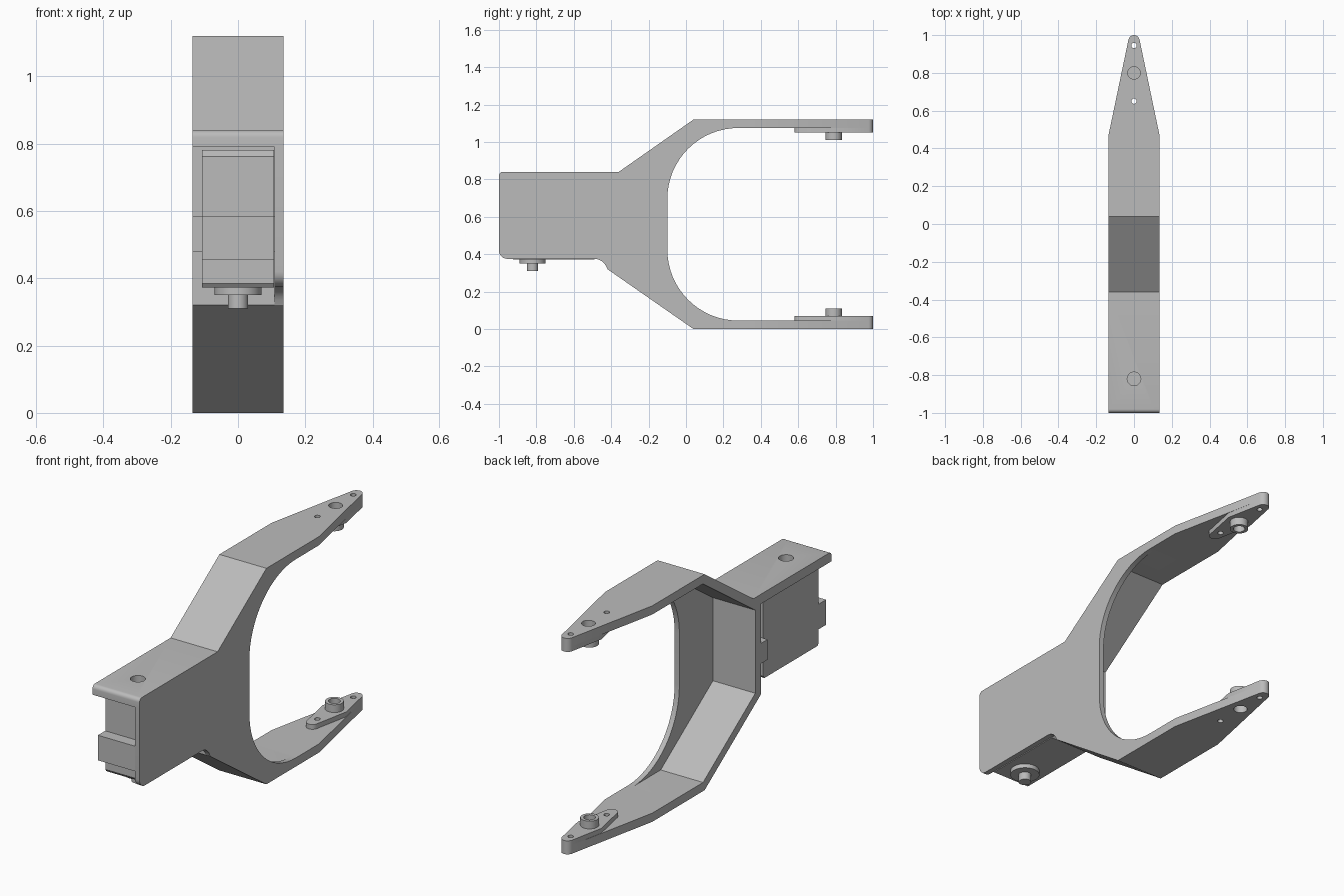
import bpy, bmesh
from math import sin, cos, pi, radians

if "Cube" in bpy.data.objects:
    bpy.data.objects.remove(bpy.data.objects["Cube"])

grey = bpy.data.materials.new("light grey")
grey.use_nodes = True
COLOUR = (0.5, 0.5, 0.5, 1)
grey.diffuse_color = COLOUR
grey.node_tree.nodes["Principled BSDF"].inputs["Base Color"].default_value = COLOUR

W, H = 0.135, 1.12          # half width and total height
WEB = 0.108                 # inner face of the side web
BAR = 0.045                 # arm thickness
HORN_Y, PIVOT_Y = -0.82, 0.79


def arc(cx, cy, r, a0, a1, n=8):
    return [(cx + r * cos(radians(a0 + (a1 - a0) * i / n)),
             cy + r * sin(radians(a0 + (a1 - a0) * i / n))) for i in range(n + 1)]


def circle(cx, cy, r, n=32):
    return arc(cx, cy, r, 0, 360, n)[:-1]


def prism(name, points, lo, hi, axis="z"):
    """Extrude an outline: (y, z) along x, or (x, y) along z."""
    bm = bmesh.new()
    place = (lambda p, t: (t, p[0], p[1])) if axis == "x" else (lambda p, t: (p[0], p[1], t))
    face = bm.faces.new([bm.verts.new(place(p, lo)) for p in points])
    top = bmesh.ops.extrude_face_region(bm, geom=[face])["geom"]
    for v in top:
        if isinstance(v, bmesh.types.BMVert):
            v.co["xyz".index(axis)] = hi
    bmesh.ops.recalc_face_normals(bm, faces=bm.faces)
    mesh = bpy.data.meshes.new(name)
    bm.to_mesh(mesh)
    bm.free()
    mesh.materials.append(grey)
    ob = bpy.data.objects.new(name, mesh)
    bpy.context.collection.objects.link(ob)
    return ob


def box(name, x0, x1, y0, y1, z0, z1):
    return prism(name, [(x0, y0), (x1, y0), (x1, y1), (x0, y1)], z0, z1)


def activate(ob):
    bpy.ops.object.select_all(action="DESELECT")
    ob.select_set(True)
    bpy.context.view_layer.objects.active = ob


def combine(target, others, operation):
    activate(target)
    for other in others:
        mod = target.modifiers.new("join", "BOOLEAN")
        mod.operation, mod.solver, mod.object = operation, "EXACT", other
        bpy.ops.object.modifier_apply(modifier=mod.name)
        bpy.data.objects.remove(other)


# Bent strip: top plate, sloped shoulders and cross wall
bracket = prism("bracket", [
    (-1, 0.79), *arc(-0.98, 0.82, 0.02, 180, 90, 5), (-0.36, 0.84), (0.04, H),
    (0.3, H), (0.3, H - BAR), (0.054, H - BAR), (-0.375, 0.775), (-0.375, 0.344),
    (0.053, BAR), (0.3, BAR), (0.3, 0), (0.04, 0), (-0.42, 0.32), (-0.42, 0.79)],
    -W, W, "x")

# Side web with the large rounded opening
web = prism("web", [
    *arc(-0.98, 0.82, 0.02, 180, 90, 5), (-0.36, 0.84), (0.04, H), (0.28, H),
    *arc(0.28, 0.695, 0.38, 90, 180, 16), *arc(0.28, 0.425, 0.38, 180, 270, 16),
    (0.28, 0), (0.04, 0), (-0.42, 0.32), *arc(-0.49, 0.305, 0.07, 25, 90, 6),
    *arc(-0.955, 0.42, 0.045, 270, 180, 6)], WEB, W, "x")
parts, cutters = [web], []


def level(name, points, z0, z1, upper):
    """Outline at a height measured inward from the outer arm face."""
    return prism(name, points, H - z1, H - z0) if upper else prism(name, points, z0, z1)


# Tapered arms with their diamond pads, bosses and holes
tip = arc(0, 0.97, 0.03, 12, 168, 10)
back_tip = [(-x, 2 * PIVOT_Y - y) for x, y in tip]
half = 0.0664
for upper in (True, False):
    parts += [
        level("arm", [(-W, 0.29), (W, 0.29), (W, 0.47), *tip, (-W, 0.47)], 0, BAR, upper),
        level("pad", [(half, PIVOT_Y), *tip, (-half, PIVOT_Y), *back_tip], 0.02, 0.07, upper),
        level("boss", circle(0, PIVOT_Y, 0.044), 0.06, 0.11, upper)]
    cutters += [
        level("outer_recess", circle(0, 0.8, 0.033), -0.02, 0.04, upper),
        level("boss_recess", circle(0, PIVOT_Y, 0.028), 0.07, 0.13, upper)]
    cutters += [level("screw_hole", circle(0, y, 0.014, 16), -0.02, 0.1, upper)
                for y in (0.65, 0.945)]
cutters.append(prism("horn_hole", circle(0, HORN_Y, 0.036), 0.76, 0.9))
# Full-width ledge on the cross wall that carries the motor ear
parts.append(box("ear_ledge", -W, WEB + 0.01, -0.475, -0.4, 0.48, 0.585))
combine(bracket, parts, "UNION")
combine(bracket, cutters, "DIFFERENCE")

# Motor body with chamfered top, plus ears at both ends
S = 0.107
motor = prism("motor_body", [(-0.935, 0.385), (-0.925, 0.372), (-0.49, 0.372),
    (-0.48, 0.385), (-0.48, 0.762), (-0.5, 0.782), (-0.915, 0.782), (-0.935, 0.762)],
    -S, S, "x")
motor_ear = box("motor_front_ear", -S, S, -0.995, -0.93, 0.455, 0.585)

# Output disc and shaft under the motor
disc = prism("output_disc", circle(0, HORN_Y, 0.07), 0.35, 0.375)
shaft = prism("output_shaft", circle(0, HORN_Y, 0.03), 0.31, 0.355)

for ob in (bracket, motor, motor_ear, disc, shaft):
    activate(ob)
    bpy.ops.object.shade_smooth_by_angle(angle=radians(25))
